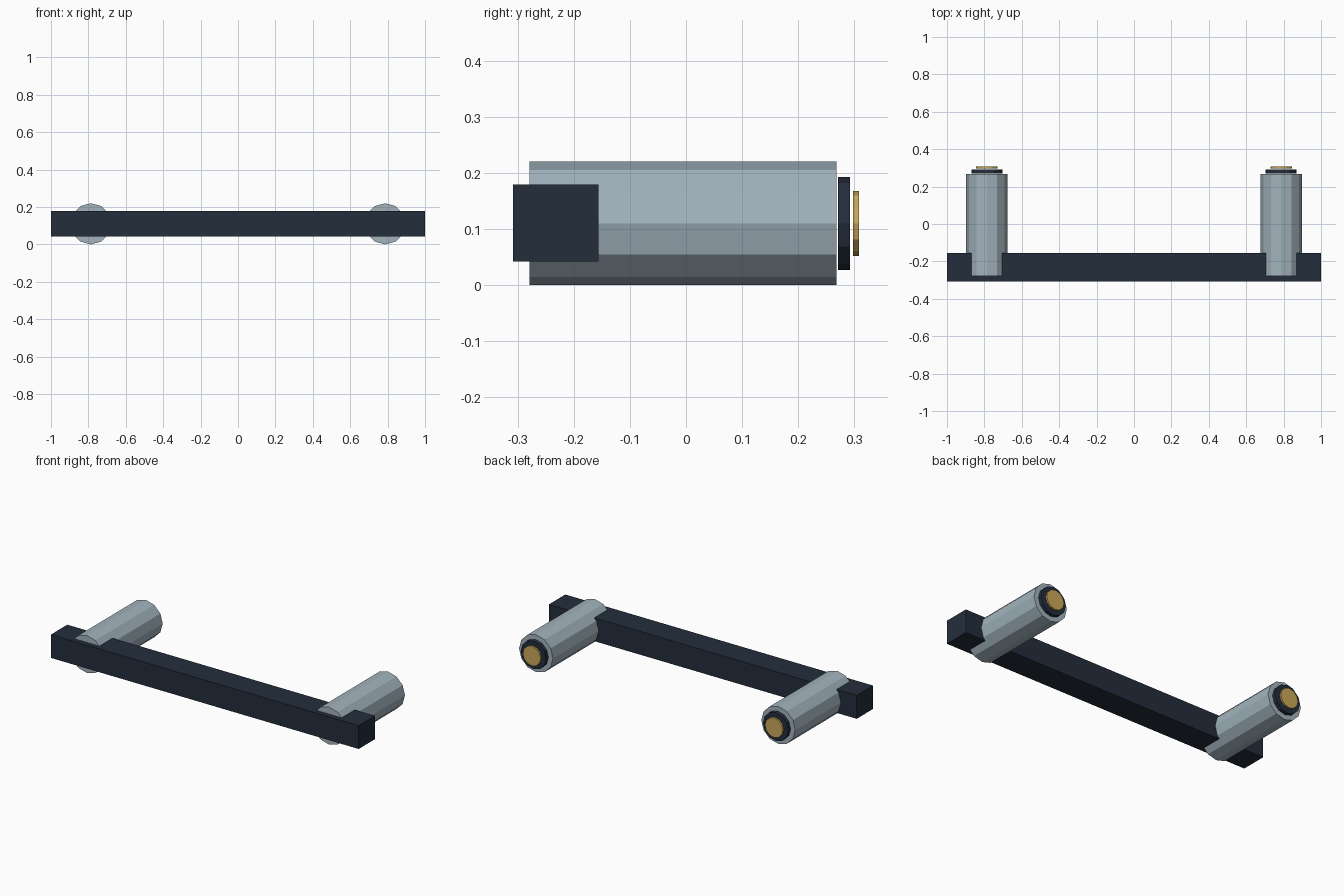
import bpy
import math

cube = bpy.data.objects.get("Cube")
if cube:
    bpy.data.objects.remove(cube, do_unlink=True)

AXIS_Z = 0.11    # height of the post axes
POST_X = 0.787   # sideways distance of the posts


def make_material(name, rgb):
    mat = bpy.data.materials.new(name)
    mat.use_nodes = True
    color = (*rgb, 1.0)
    mat.diffuse_color = color
    for node in mat.node_tree.nodes:
        if node.type == 'BSDF_PRINCIPLED':
            node.inputs["Base Color"].default_value = color
            node.inputs["Roughness"].default_value = 0.6
    return mat


navy = make_material("dark navy", (0.017, 0.027, 0.045))
steel = make_material("pale steel", (0.36, 0.45, 0.505))
gold = make_material("brass", (0.60, 0.39, 0.10))


def finish(name, mat):
    obj = bpy.context.object
    obj.name = name
    obj.data.name = name
    obj.data.materials.append(mat)
    return obj


def box(name, low, high, mat):
    center = [(a + b) / 2 for a, b in zip(low, high)]
    bpy.ops.mesh.primitive_cube_add(size=1, location=center)
    obj = finish(name, mat)
    obj.scale = [b - a for a, b in zip(low, high)]
    bpy.ops.object.transform_apply(location=False, rotation=False, scale=True)


def rod(name, x, radius, y_front, y_back, mat):
    """Twelve-sided cylinder along y, with a corner on top."""
    bpy.ops.mesh.primitive_cylinder_add(
        vertices=12, radius=radius, depth=y_back - y_front,
        location=(x, (y_front + y_back) / 2, AXIS_Z),
        rotation=(math.pi / 2, 0, 0))
    finish(name, mat)


# Long square bar across the front
box("grip_bar", (-1, -0.308, 0.042), (1, -0.156, 0.179), navy)

# Mounting post, washer and end cap on each side
for side, x in (("left", POST_X), ("right", -POST_X)):
    rod(side + "_post", x, 0.11, -0.279, 0.268, steel)
    rod(side + "_washer", x, 0.083, 0.271, 0.292, navy)
    rod(side + "_end_cap", x, 0.058, 0.298, 0.308, gold)
